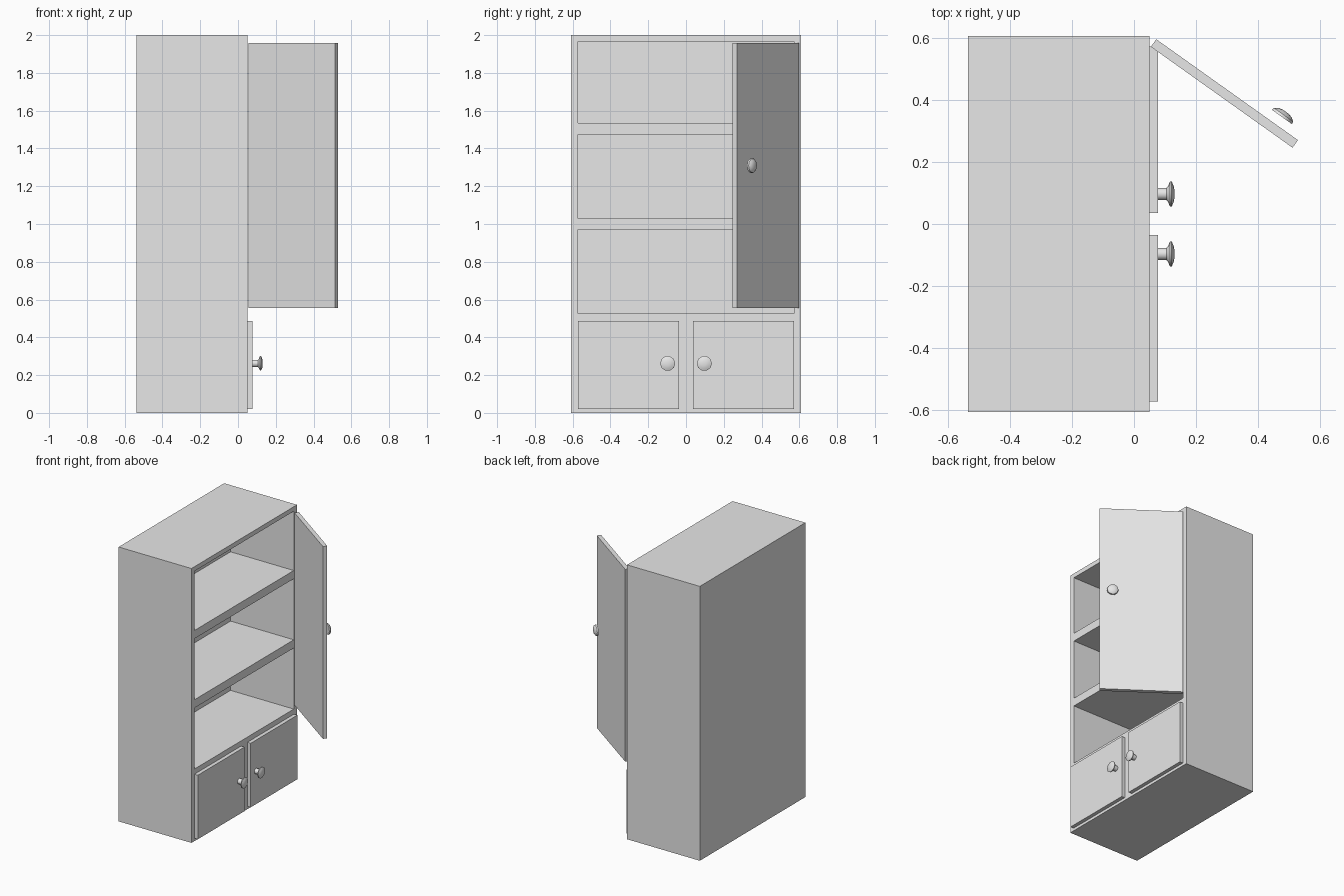
import bpy
import math
from mathutils import Matrix, Vector

cube = bpy.data.objects.get("Cube")
if cube:
    bpy.data.objects.remove(cube, do_unlink=True)

GREY = (0.8, 0.8, 0.8, 1.0)
paint = bpy.data.materials.new("light grey")
paint.use_nodes = True
paint.diffuse_color = GREY
paint.node_tree.nodes["Principled BSDF"].inputs["Base Color"].default_value = GREY


def box(name, low, high):
    """Box between two opposite corners."""
    low, high = Vector(low), Vector(high)
    bpy.ops.mesh.primitive_cube_add(size=1)
    ob = bpy.context.object
    ob.name = name
    ob.data.transform(Matrix.Translation((low + high) / 2) @ Matrix.Diagonal((*(high - low), 1)))
    ob.data.materials.append(paint)
    return ob


def turned(name, profile, location, heading, sides=10):
    """Closed lathe shape from (distance, radius) pairs, pointing along heading."""
    verts, faces = [], []
    for dist, radius in profile:
        for i in range(sides):
            a = math.tau * i / sides
            verts.append((dist, radius * math.cos(a), radius * math.sin(a)))
    for ring in range(len(profile) - 1):
        for i in range(sides):
            j = (i + 1) % sides
            a, b = ring * sides, (ring + 1) * sides
            faces.append((a + i, a + j, b + j, b + i))
    faces.append(tuple(reversed(range(sides))))
    faces.append(tuple(range(len(verts) - sides, len(verts))))
    mesh = bpy.data.meshes.new(name)
    mesh.from_pydata(verts, [], faces)
    mesh.materials.append(paint)
    ob = bpy.data.objects.new(name, mesh)
    bpy.context.collection.objects.link(ob)
    ob.location = location
    ob.rotation_euler.z = heading
    bpy.ops.object.select_all(action="DESELECT")
    ob.select_set(True)
    bpy.context.view_layer.objects.active = ob
    bpy.ops.object.shade_smooth_by_angle(angle=math.radians(40))
    return ob


# Carcass with three open bays
FACE = 0.05
carcass = box("carcass", (-0.537, -0.608, 0), (FACE, 0.608, 2))
for bottom, top in ((0.525, 0.97), (1.03, 1.475), (1.535, 1.967)):
    cutter = box("bay_cutter", (-0.46, -0.571, bottom), (FACE + 0.1, 0.571, top))
    cut = carcass.modifiers.new("bay", "BOOLEAN")
    cut.operation = "DIFFERENCE"
    cut.solver = "EXACT"
    cut.object = cutter
    bpy.context.view_layer.objects.active = carcass
    bpy.ops.object.modifier_apply(modifier=cut.name)
    bpy.data.objects.remove(cutter, do_unlink=True)

# Lower doors with turned knobs
DOOR_FACE = 0.077
knob_profile = [(-0.002, 0.02), (0.028, 0.02), (0.033, 0.026), (0.039, 0.04),
                (0.045, 0.04), (0.051, 0.027), (0.054, 0.012)]
for name, side in (("right", -1), ("left", 1)):
    ys = sorted((side * 0.036, side * 0.573))
    box("lower_door_" + name, (FACE, ys[0], 0.02), (DOOR_FACE, ys[1], 0.487))
    turned("lower_knob_" + name, knob_profile, (DOOR_FACE, side * 0.097, 0.262), 0)

# Tall upper door, swung open about its hinge
swing = math.atan2(-0.326, 0.458)
door = box("upper_door", (0, -0.03, 0.555), (0.562, 0, 1.957))
door.location = (0.072, 0.597, 0)
door.rotation_euler.z = swing

# Domed pull held off the upper door
pull_profile = [(0, 0.04), (0.009, 0.038), (0.017, 0.027), (0.021, 0.012)]
turned("upper_knob", pull_profile, (0.478, 0.346, 1.309), swing + math.pi / 2)
